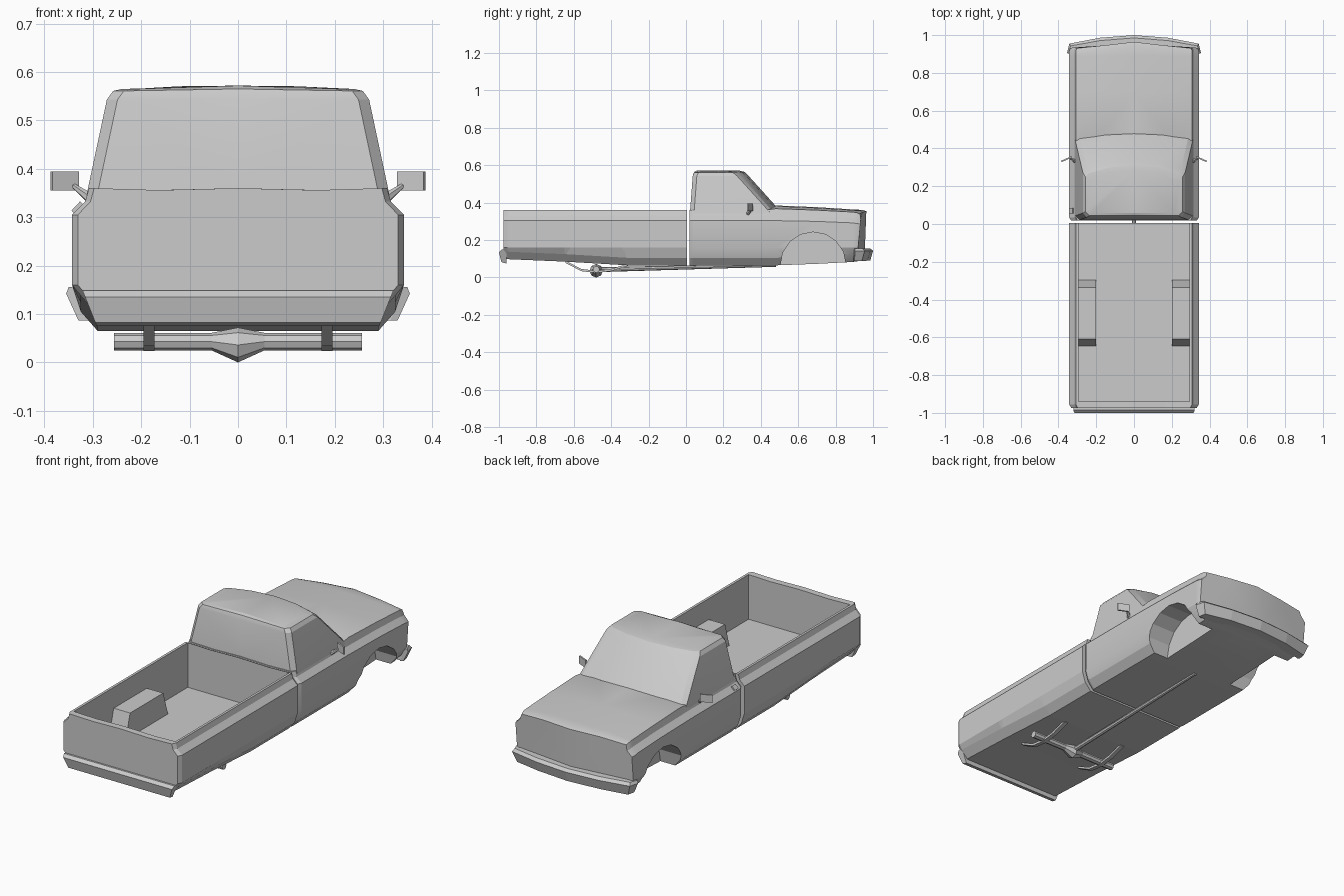
import bpy, bmesh, math
from mathutils import Vector, Matrix

if "Cube" in bpy.data.objects:
    bpy.data.objects.remove(bpy.data.objects["Cube"], do_unlink=True)

grey = bpy.data.materials.new("light_grey")
grey.use_nodes = True
grey.diffuse_color = (0.6, 0.6, 0.6, 1)
grey.node_tree.nodes["Principled BSDF"].inputs["Base Color"].default_value = (0.6, 0.6, 0.6, 1)


def finish(name, bm):
    bmesh.ops.recalc_face_normals(bm, faces=bm.faces)
    mesh = bpy.data.meshes.new(name)
    bm.to_mesh(mesh)
    bm.free()
    mesh.materials.append(grey)
    obj = bpy.data.objects.new(name, mesh)
    bpy.context.collection.objects.link(obj)
    return obj


def loft(name, sections, closed=False, cap_start=True, mirror=True):
    """Skin a list of equal-length sections, cap the ends, mirror across x."""
    bm = bmesh.new()
    rows = [[bm.verts.new(p) for p in s] for s in sections]
    n = len(rows[0])
    for a, b in zip(rows, rows[1:]):
        for i in range(n if closed else n - 1):
            j = (i + 1) % n
            bm.faces.new((a[i], a[j], b[j], b[i]))
    if cap_start:
        bm.faces.new(rows[0])
    bm.faces.new(rows[-1])
    if mirror:
        bmesh.ops.mirror(bm, geom=bm.verts[:] + bm.edges[:] + bm.faces[:],
                         axis='X', merge_dist=0.0005)
        bmesh.ops.remove_doubles(bm, verts=bm.verts, dist=0.0005)
    return finish(name, bm)


def box(name, center, size, rot=(0, 0, 0)):
    bm = bmesh.new()
    bmesh.ops.create_cube(bm, size=1)
    bmesh.ops.scale(bm, vec=size, verts=bm.verts)
    obj = finish(name, bm)
    obj.location = center
    obj.rotation_euler = rot
    return obj


def rod(name, a, b, r1, r2, sides=8):
    a, b = Vector(a), Vector(b)
    bm = bmesh.new()
    bmesh.ops.create_cone(bm, cap_ends=True, segments=sides, radius1=r1, radius2=r2,
                          depth=(b - a).length)
    turn = (b - a).to_track_quat('Z', 'Y').to_matrix().to_4x4()
    bm.transform(Matrix.Translation((a + b) / 2) @ turn)
    return finish(name, bm)


def cut(obj, cutters):
    for c in cutters:
        c.hide_render = True
        c.hide_set(True)
        m = obj.modifiers.new("cut", 'BOOLEAN')
        m.operation, m.solver, m.object = 'DIFFERENCE', 'EXACT', c


def smooth(obj):
    bpy.ops.object.select_all(action='DESELECT')
    obj.select_set(True)
    bpy.context.view_layer.objects.active = obj
    bpy.ops.object.shade_smooth_by_angle(angle=math.radians(20))


def body_section(y, bottom, shoulder=0.305, top=0.36, crown=0.36, width=1.0, nose=False):
    half = [(0, bottom), (0.29, bottom), (0.325, bottom + 0.04), (0.343, 0.16),
            (0.343, shoulder), (0.316, shoulder + 0.027), (0.308, top),
            (0.17, crown - 0.004), (0, crown)]
    points = []
    for x, z in half:
        depth = y
        if nose:  # shallow V across the front, leaning with height
            depth += -0.12 * x - 0.1 * max(0, 0.3 - z) - 0.2 * max(0, z - 0.3)
        points.append((x * width, depth, z))
    return points


# Cargo bed
bed = loft("cargo_bed", [
    body_section(-0.975, 0.1, width=0.965),
    body_section(-0.955, 0.098),
    body_section(-0.65, 0.085),
    body_section(-0.31, 0.065),
    body_section(0.006, 0.065)])

# Cab lower body, fenders and hood
front = loft("cab_and_hood_body", [
    body_section(0.018, 0.065, width=0.97),
    body_section(0.035, 0.065),
    body_section(0.42, 0.065, 0.305, 0.36, 0.365),
    body_section(0.48, 0.065, 0.304, 0.368, 0.385),
    body_section(0.7, 0.073, 0.3, 0.36, 0.376),
    body_section(0.89, 0.083, 0.292, 0.35, 0.364),
    body_section(0.958, 0.09, 0.288, 0.347, 0.361, nose=True),
    body_section(0.975, 0.09, 0.286, 0.34, 0.354, width=0.985, nose=True)])

# Wheel arches and bed interior
arches = []
for side in (-1, 1):
    for y, r in ((-0.48, 0.168), (0.68, 0.175)):
        arches.append(rod("arch_cutter", (side * 0.205, y, 0.068),
                          (side * 0.5, y, 0.068), r, r, 16))
cavity = box("bed_cavity_cutter", (0, -0.468, 0.325), (0.59, 0.945, 0.4))
cut(bed, [cavity] + arches)
cut(front, arches)

# Wheel tubs inside the bed
for side, label in ((-1, "right"), (1, "left")):
    tub = [(-0.648, 0.115), (-0.61, 0.25), (-0.335, 0.25), (-0.292, 0.115)]
    obj = loft(label + "_wheel_tub",
               [[(side * x, y, z) for y, z in tub] for x in (0.2, 0.3)],
               closed=True, mirror=False)
    cut(obj, arches)


# Cab upper with windscreen, pillars and roof
def cab_ring(z, back, w, front_y, inset=0.022, bow=0.05, crown=0):
    return [(0, back, z + crown), (w - inset, back, z), (w, back + 0.022, z),
            (w, front_y - bow - 0.012, z), (w - inset, front_y - bow + 0.008, z),
            (w * 0.5, front_y - bow * 0.25, z + crown * 0.8), (0, front_y, z + crown)]


cab = loft("cab_upper", [
    cab_ring(0.33, 0.018, 0.315, 0.525),
    cab_ring(0.36, 0.022, 0.31, 0.5),
    cab_ring(0.543, 0.036, 0.271, 0.335),
    cab_ring(0.561, 0.044, 0.258, 0.312, crown=0.004),
    cab_ring(0.565, 0.058, 0.24, 0.285, crown=0.007)])
smooth(cab)
smooth(front)

# Front bumper, bowed and wrapped round the corners
loft("front_bumper", [
    [(0, 0.93, 0.156), (0, 0.985, 0.156), (0, 1.0, 0.142), (0, 0.985, 0.09), (0, 0.91, 0.09)],
    [(0.18, 0.92, 0.156), (0.18, 0.971, 0.156), (0.18, 0.986, 0.142),
     (0.18, 0.97, 0.09), (0.18, 0.9, 0.09)],
    [(0.325, 0.9, 0.156), (0.335, 0.943, 0.156), (0.342, 0.955, 0.142),
     (0.322, 0.94, 0.087), (0.31, 0.9, 0.087)],
    [(0.34, 0.9, 0.156), (0.35, 0.902, 0.156), (0.355, 0.905, 0.142),
     (0.33, 0.9, 0.087), (0.315, 0.895, 0.087)]],
    closed=True, cap_start=False)

# Rear bumper
rear = [(-0.96, 0.149), (-0.985, 0.149), (-1.0, 0.135), (-0.987, 0.082), (-0.96, 0.075)]
loft("rear_bumper", [[(x - (0.15 - z) * 0.4 * (x > 0), y, z) for y, z in rear]
                     for x in (0, 0.322)], closed=True, cap_start=False)

# Rear axle with differential
axle = []
for x, r, z in ((0, 0.036, 0.036), (0.055, 0.018, 0.043), (0.256, 0.018, 0.043)):
    axle.append([(x, -0.48 + r * math.cos(k * math.pi / 4), z + r * math.sin(k * math.pi / 4))
                 for k in range(8)])
loft("rear_axle", axle, closed=True, cap_start=False)
rod("drive_shaft", (0, -0.46, 0.042), (0, 0.48, 0.066), 0.013, 0.009)

# Leaf springs
path = [(-0.645, 0.078), (-0.56, 0.034), (-0.48, 0.024), (-0.4, 0.034), (-0.31, 0.062)]
for side, label in ((-1, "right"), (1, "left")):
    s = side * 0.184
    loft(label + "_leaf_spring",
         [[(s - 0.011, y, z), (s + 0.011, y, z), (s + 0.011, y, z + 0.012),
           (s - 0.011, y, z + 0.012)] for y, z in path], closed=True, mirror=False)

# Door mirrors
for side, label in ((1, "right"), (-1, "left")):
    box(label + "_mirror", (side * 0.358, 0.343, 0.375), (0.06, 0.008, 0.04),
        (0, 0, -side * 0.42))
    rod(label + "_mirror_arm", (side * 0.3, 0.325, 0.335), (side * 0.34, 0.35, 0.365),
        0.012, 0.005, 6)

# Fuel filler cap
box("fuel_cap", (-0.331, 0.07, 0.319), (0.012, 0.03, 0.026), (0, 0.75, 0))
